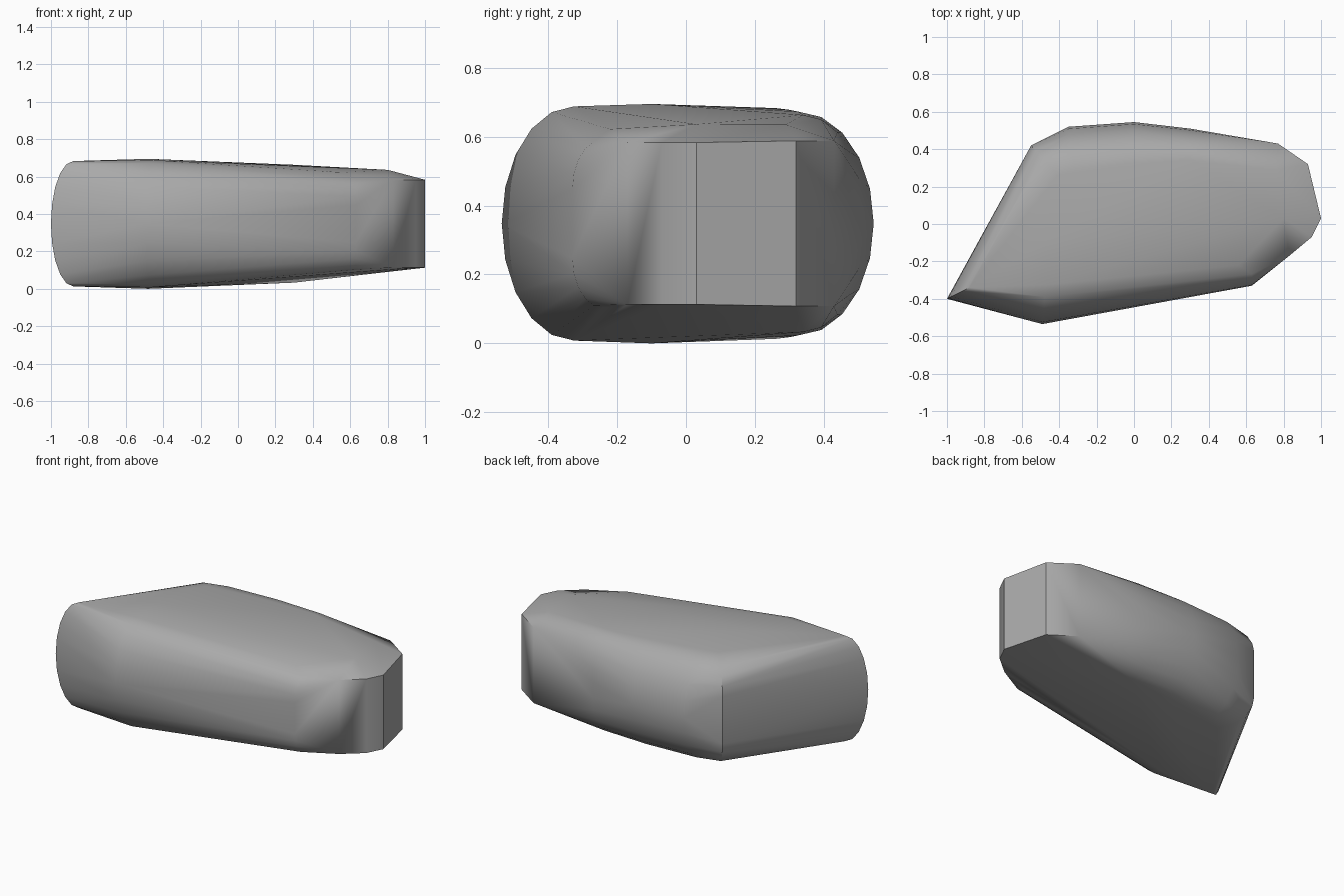
import bpy
import bmesh
import math
from mathutils import Vector

cube = bpy.data.objects.get("Cube")
if cube:
    bpy.data.objects.remove(cube, do_unlink=True)

MID = 0.348   # height of the widest line

# Outline columns: x, y, inset x, inset y, upright half height, full half height
COLUMNS = [
    (-1.00, -0.40, 0.12, 0.06, 0.00, 0.335),
    (-0.49, -0.535, 0.02, 0.21, 0.00, 0.340),
    (0.63, -0.33, 0.00, 0.09, 0.10, 0.245),
    (0.83, -0.17, 0.00, 0.00, 0.235, 0.235),
    (0.95, -0.07, 0.00, 0.00, 0.235, 0.235),
    (1.00, 0.03, 0.00, 0.00, 0.235, 0.235),
    (0.93, 0.32, 0.00, 0.00, 0.24, 0.24),
    (0.77, 0.43, 0.00, 0.00, 0.24, 0.24),
    (0.30, 0.51, 0.00, -0.17, 0.05, 0.315),
    (0.00, 0.545, 0.00, -0.22, 0.00, 0.325),
    (-0.35, 0.52, 0.03, -0.22, 0.00, 0.330),
    (-0.55, 0.42, 0.14, -0.16, 0.15, 0.335),
]
# Crown points on the broad upper and lower faces
CROWN = [(-0.48, -0.10, 0.695), (0.80, 0.03, 0.636), (0.76, 0.29, 0.635),
         (0.56, -0.22, 0.622), (-0.48, -0.10, 0.0), (0.10, 0.10, 0.035)]
STEPS = 5


def column_points(x, y, dx, dy, wall, height):
    """Upright wall followed by a rounded shoulder, above and below."""
    for side in (-1, 1):
        for i in range(STEPS + 1):
            a = math.pi / 2 * i / STEPS
            inset = 1 - math.cos(a)
            rise = wall + (height - wall) * math.sin(a)
            yield Vector((x + dx * inset, y + dy * inset, MID + side * rise))


# Stone body: convex skin around all columns
bm = bmesh.new()
for column in COLUMNS:
    for point in column_points(*column):
        bm.verts.new(point)
for point in CROWN:
    bm.verts.new(point)
bmesh.ops.remove_doubles(bm, verts=bm.verts[:], dist=0.002)
bmesh.ops.convex_hull(bm, input=bm.verts[:])
loose = [v for v in bm.verts if not v.link_faces]
bmesh.ops.delete(bm, geom=loose, context='VERTS')
bmesh.ops.recalc_face_normals(bm, faces=bm.faces[:])

mesh = bpy.data.meshes.new("stone_body")
bm.to_mesh(mesh)
bm.free()
stone = bpy.data.objects.new("stone_body", mesh)
bpy.context.collection.objects.link(stone)

# Grey stone colour
grey = bpy.data.materials.new("stone_grey")
grey.use_nodes = True
colour = (0.4, 0.4, 0.4, 1.0)
grey.diffuse_color = colour
grey.node_tree.nodes["Principled BSDF"].inputs["Base Color"].default_value = colour
mesh.materials.append(grey)

# Smooth shading with crisp corners
bpy.ops.object.select_all(action='DESELECT')
stone.select_set(True)
bpy.context.view_layer.objects.active = stone
bpy.ops.object.shade_smooth_by_angle(angle=math.radians(32))
